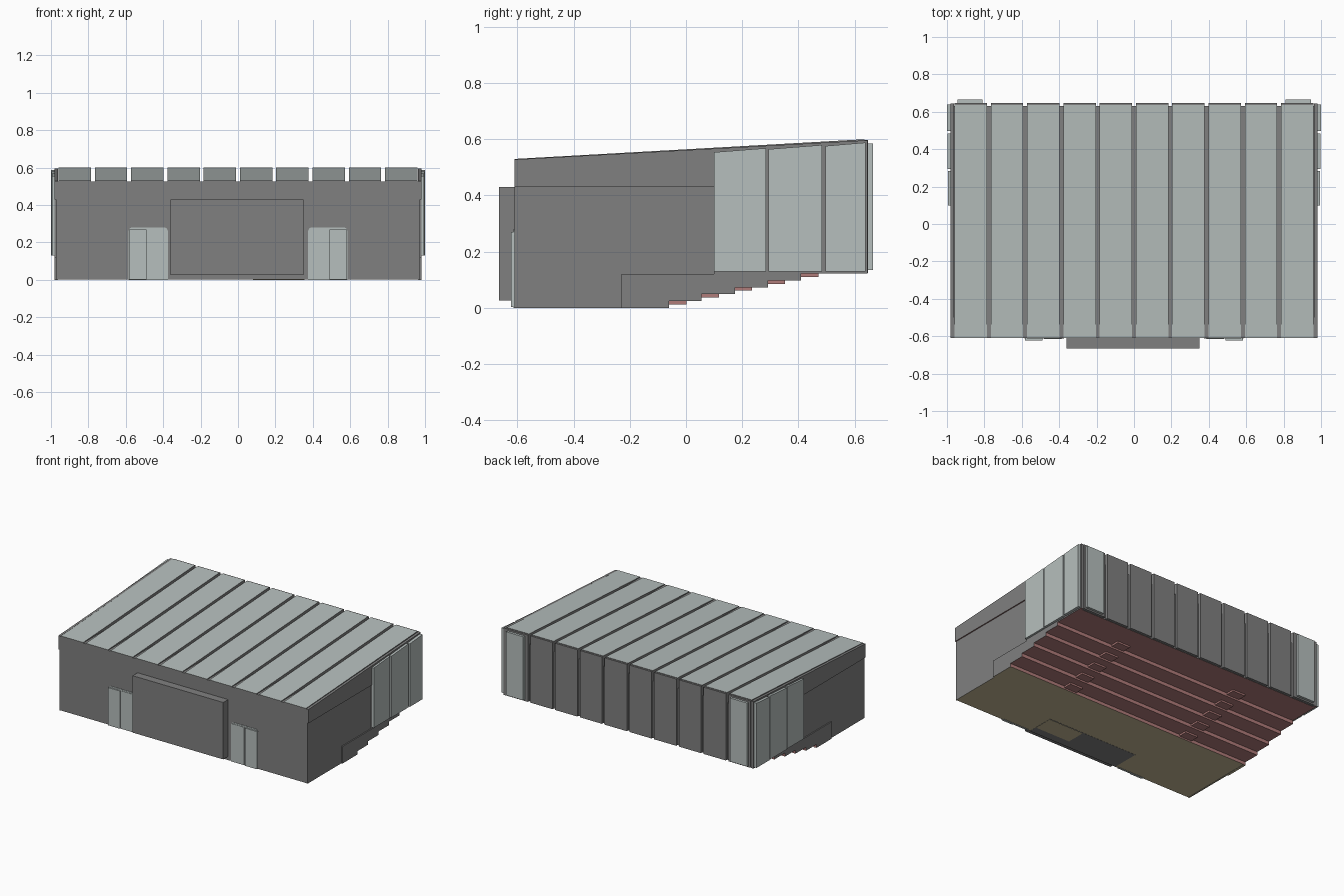
import bpy, bmesh

if "Cube" in bpy.data.objects:
    bpy.data.objects.remove(bpy.data.objects["Cube"])


def mat(name, rgb):
    m = bpy.data.materials.new(name)
    m.diffuse_color = (*rgb, 1)
    m.use_nodes = True
    m.node_tree.nodes["Principled BSDF"].inputs["Base Color"].default_value = m.diffuse_color
    return m


GREY = mat("wall grey", (0.216, 0.216, 0.216))
LIGHT = mat("pale panel", (0.47, 0.52, 0.51))
RED = mat("dusty red floor", (0.434, 0.202, 0.195))
TAN = mat("tan floor", (0.565, 0.485, 0.305))


def finish(name, bm, mats, rule=None):
    bmesh.ops.recalc_face_normals(bm, faces=bm.faces)
    bm.normal_update()
    if rule:
        for f in bm.faces:
            f.material_index = rule(f)
    me = bpy.data.meshes.new(name)
    bm.to_mesh(me)
    bm.free()
    for m in mats:
        me.materials.append(m)
    ob = bpy.data.objects.new(name, me)
    bpy.context.collection.objects.link(ob)
    return ob


def prism(name, pts, a, b, mats, axis="x", rule=None):
    """Extrude a flat outline from a to b: (y, z) along x, or (x, z) along y."""
    bm = bmesh.new()
    place = (lambda p, t: (t, p[0], p[1])) if axis == "x" else (lambda p, t: (p[0], t, p[1]))
    lo = [bm.verts.new(place(p, a)) for p in pts]
    hi = [bm.verts.new(place(p, b)) for p in pts]
    bm.faces.new(lo)
    bm.faces.new(hi)
    n = len(pts)
    for i in range(n):
        j = (i + 1) % n
        bm.faces.new((lo[i], lo[j], hi[j], hi[i]))
    return finish(name, bm, mats, rule)


def box(name, x0, x1, y0, y1, z0, z1, m):
    return prism(name, [(y0, z0), (y1, z0), (y1, z1), (y0, z1)], x0, x1, [m])


def roof(y):
    return 0.53 + 0.07 * (y + 0.61) / 1.245


FRONT, BACK = -0.61, 0.645
STEP_Y = [-0.06, 0.056, 0.174, 0.292, 0.41]
RISE = 0.0244

# stepped underside of the seating floor, front to back
steps = []
for i, y in enumerate(STEP_Y):
    steps += [(y, i * RISE), (y, (i + 1) * RISE)]


def floor_rule(f):
    """Underside: tan where flat on the ground, red on the raised steps."""
    c = f.calc_center_median()
    if f.normal.z < -0.9:
        return 2 if c.z < 0.01 else 1
    if f.normal.y > 0.9 and c.z < 0.125:
        return 1
    return 0


# main hall with a flat top below the roof panels
hall = [(FRONT, 0.002), (STEP_Y[0], 0.002)] + steps[1:] + [(0.63, 5 * RISE), (0.63, 0.526), (FRONT, 0.526)]
prism("hall_body", hall, -0.965, 0.965, [GREY, RED, TAN], rule=floor_rule)

# side walls, with raised cladding around a recessed panel
wall = [(FRONT, 0)] + steps + [(BACK, 5 * RISE), (BACK, roof(BACK) - 0.004), (FRONT, roof(FRONT) - 0.002)]
clad = ([(FRONT, 0.43), (0.1, 0.43), (0.1, 0.12), (-0.23, 0.12), (-0.23, 0)] + steps + wall[-3:])
for s, side in ((1, "right"), (-1, "left")):
    prism(side + "_wall", wall, s * 0.963, s * 0.972, [GREY, RED, TAN], rule=floor_rule)
    prism(side + "_cladding", clad, s * 0.972, s * 0.98, [GREY, RED, TAN], rule=floor_rule)
    # pale acoustic panels on the rear part of each side
    for k, (y0, y1) in enumerate([(0.1, 0.284), (0.294, 0.484), (0.496, 0.638)]):
        outline = [(y0, 0.13), (y1, 0.13), (y1, roof(y1) - 0.012), (y0, roof(y0) - 0.016)]
        prism(f"{side}_side_panel_{k + 1}", outline, s * 0.979, s * (0.994 + 0.003 * k), [LIGHT])
    # pale panel at each end of the back wall
    box(side + "_back_corner_panel", s * 0.81, s * 0.945, 0.648, 0.665, 0.135, 0.585, LIGHT)

# roof strips and back wall panels, separated by narrow gaps
GAP = 0.0105
for i in range(10):
    x0 = -0.97 + 0.194 * i + GAP
    x1 = x0 + 0.194 - 2 * GAP
    wedge = [(FRONT, 0.524), (0.635, 0.524), (0.635, 0.6), (FRONT, 0.53)]
    prism(f"roof_panel_{i + 1}", wedge, x0, x1, [GREY, LIGHT],
          rule=lambda f: 1 if f.normal.z > 0.9 else 0)
    box(f"back_panel_{i + 1}", x0, x1, 0.629, 0.648, 0.124, 0.597, GREY)

# half steps under the two aisles
for side, x in (("right", 0.48), ("left", -0.48)):
    for i, y in enumerate(STEP_Y):
        box(f"{side}_aisle_step_{i + 1}", x - 0.05, x + 0.05, y, y + 0.061,
            (i + 0.5) * RISE, (i + 1) * RISE + 0.002, RED)

# projecting screen box on the front, with its recess seen in the floor
box("screen_box", -0.36, 0.35, -0.665, FRONT + 0.01, 0.027, 0.43, GREY)
box("stage_underside", -0.355, 0.355, FRONT, -0.41, 0.001, 0.004, GREY)
box("stage_floor_patch", 0.08, 0.355, -0.55, -0.415, 0.0, 0.003, TAN)

# double doors: rounded frame plus one leaf standing proud
for s, side in ((1, "right"), (-1, "left")):
    frame = [(0.375, 0), (0.585, 0), (0.585, 0.262), (0.58, 0.274), (0.568, 0.28),
             (0.392, 0.28), (0.38, 0.274), (0.375, 0.262)]
    prism(side + "_door_frame", [(s * x, z) for x, z in frame], -0.613, -0.6, [LIGHT], axis="y")
    box(side + "_outer_door_leaf", s * 0.49, s * 0.584, -0.622, -0.61, 0.003, 0.27, LIGHT)
    box(side + "_inner_door_leaf", s * 0.385, s * 0.48, -0.616, -0.61, 0.003, 0.27, LIGHT)
